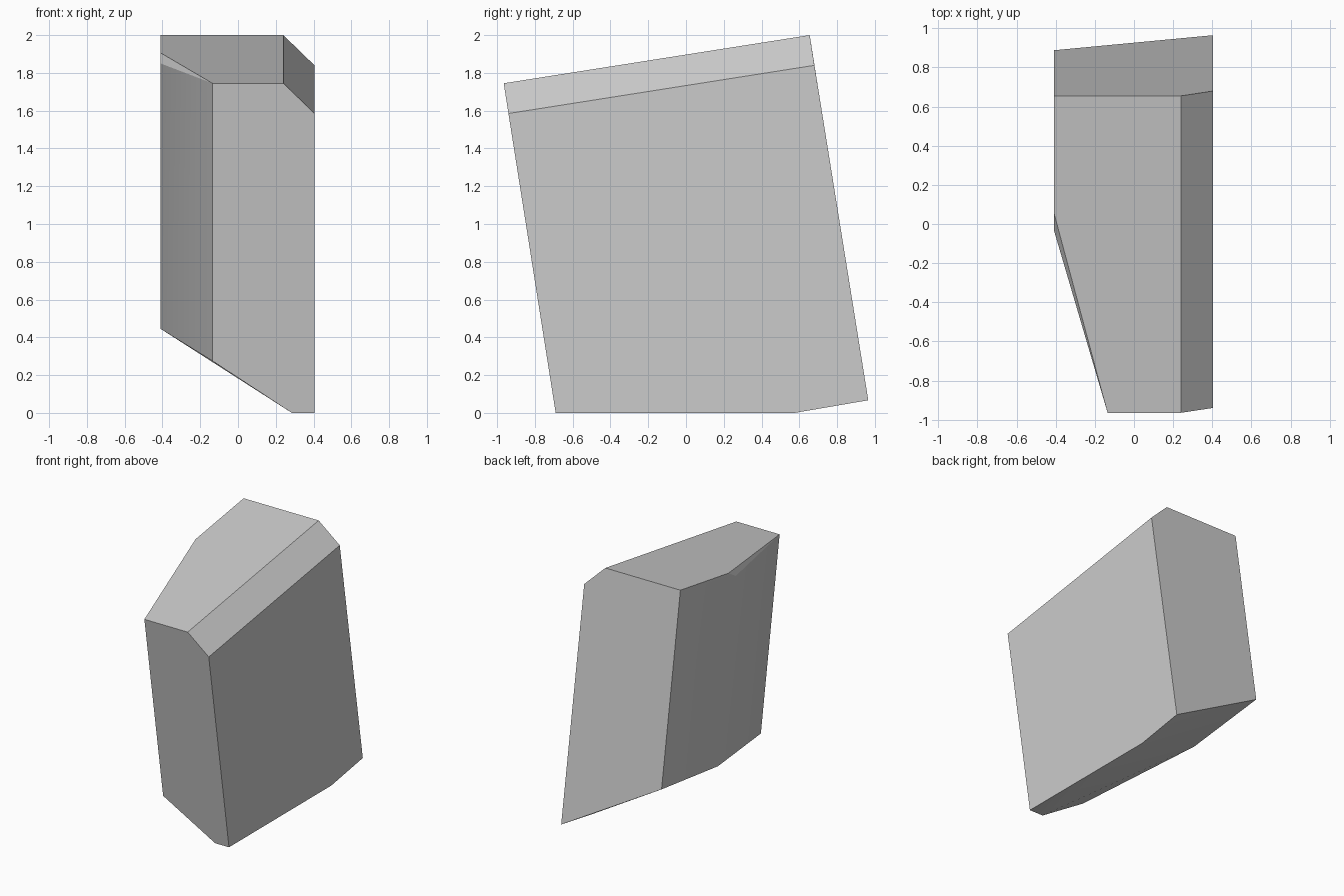
import bpy
import bmesh
import math

cube = bpy.data.objects.get("Cube")
if cube:
    bpy.data.objects.remove(cube, do_unlink=True)


def make_material(name, color):
    mat = bpy.data.materials.new(name)
    mat.use_nodes = True
    mat.diffuse_color = color
    mat.node_tree.nodes["Principled BSDF"].inputs["Base Color"].default_value = color
    return mat


# Block corners, listed around each end of the leaning, faceted block
left, right = -0.41, 0.405
bottom_ring = [
    (right, -0.69, 0), (0.285, -0.69, 0), (-0.135, -0.733, 0.275),
    (left, 0.19, 0.445), (left, 0.888, 0.53),
    (right, 0.965, 0.067), (right, 0.575, 0),
]
top_ring = [
    (-0.135, -0.965, 1.745), (0.24, -0.965, 1.745),
    (0.24, 0.655, 2), (left, 0.655, 2), (left, 0.06, 1.906),
]
# Lower edge of the top bevel, and the small nick beside the slanted side
bevel_edge = [(right, -0.94, 1.585), (right, 0.68, 1.84)]
nick = [(left, -0.03, 1.85)]

# Wrap the corners in a solid and merge flat regions into single faces
bm = bmesh.new()
for corner in bottom_ring + top_ring + bevel_edge + nick:
    bm.verts.new(corner)
bmesh.ops.convex_hull(bm, input=bm.verts)
bmesh.ops.dissolve_limit(bm, angle_limit=math.radians(2), verts=bm.verts, edges=bm.edges)
bmesh.ops.recalc_face_normals(bm, faces=bm.faces)

mesh = bpy.data.meshes.new("faceted_block")
bm.to_mesh(mesh)
bm.free()
block = bpy.data.objects.new("faceted_block", mesh)
bpy.context.collection.objects.link(block)
mesh.materials.append(make_material("plain_grey", (0.6, 0.6, 0.6, 1)))

# Soften only the shallow creases
bpy.context.view_layer.objects.active = block
block.select_set(True)
bpy.ops.object.shade_smooth_by_angle(angle=math.radians(30))
